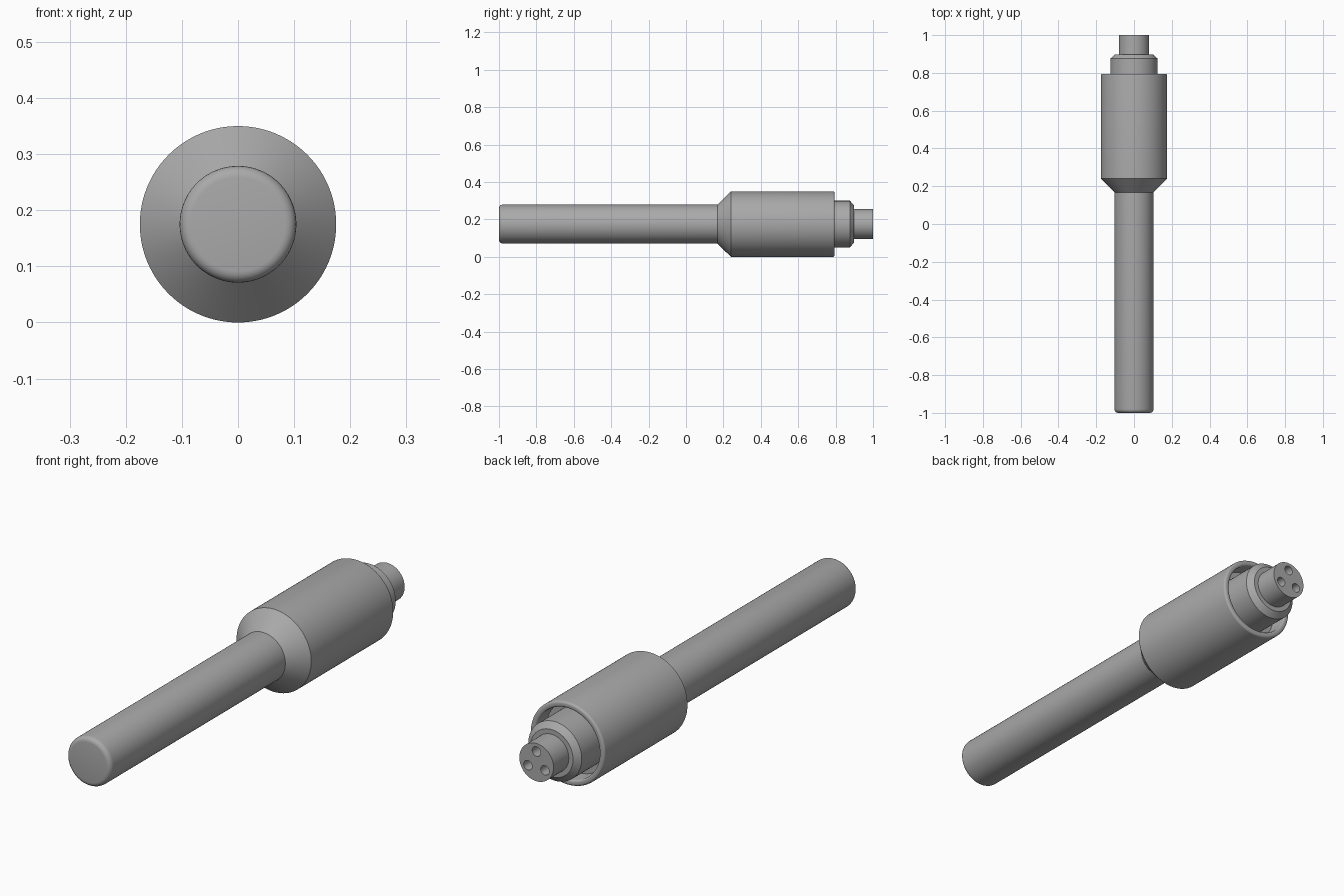
import bpy
import bmesh
import math
from mathutils import Matrix, Vector

if "Cube" in bpy.data.objects:
    bpy.data.objects.remove(bpy.data.objects["Cube"])

AXIS_Z = 0.175
SEGMENTS = 96

grey = bpy.data.materials.new("plain grey")
grey.use_nodes = True
colour = (0.4, 0.4, 0.4, 1)
grey.diffuse_color = colour
grey.node_tree.nodes["Principled BSDF"].inputs["Base Color"].default_value = colour


def corner(y, r, dy, dr, steps=5):
    """Quarter-round from (y, r + dr) to (y + dy, r), bulging outwards."""
    angles = [math.pi / 2 * i / steps for i in range(steps + 1)]
    return [(y + dy * (1 - math.cos(a)), r - dr * (1 - math.sin(a))) for a in angles]


def lathe(name, profile):
    """Revolve (y, radius) points around the long axis."""
    bm = bmesh.new()
    verts = [bm.verts.new((r, y, 0)) for y, r in profile]
    edges = [bm.edges.new(pair) for pair in zip(verts, verts[1:])]
    bmesh.ops.spin(bm, geom=verts + edges, cent=(0, 0, 0), axis=(0, 1, 0),
                   angle=math.tau, steps=SEGMENTS, use_duplicate=False)
    bmesh.ops.remove_doubles(bm, verts=bm.verts, dist=0.0001)
    bmesh.ops.recalc_face_normals(bm, faces=bm.faces)
    bmesh.ops.translate(bm, verts=bm.verts, vec=(0, 0, AXIS_Z))
    return finish(name, bm)


def finish(name, bm):
    mesh = bpy.data.meshes.new(name)
    bm.to_mesh(mesh)
    bm.free()
    mesh.materials.append(grey)
    obj = bpy.data.objects.new(name, mesh)
    bpy.context.collection.objects.link(obj)
    return obj


def smooth(obj):
    bpy.ops.object.select_all(action="DESELECT")
    obj.select_set(True)
    bpy.context.view_layer.objects.active = obj
    bpy.ops.object.shade_smooth_by_angle(angle=math.radians(30))


# Handle rod with a rounded front end
handle = lathe("handle_rod", [(-1, 0)] + corner(-1, 0.104, 0.02, 0.02)
               + [(0.19, 0.104), (0.19, 0)])

# Flared sleeve with a rounded rim and a recess at the back
rim = [(y, r) for y, r in reversed(corner(0.795, 0.175, -0.01, 0.01))]
inner_rim = [(0.795 - 0.008 * (1 - math.cos(a)), 0.15 + 0.008 * (1 - math.sin(a)))
             for a in (math.pi / 8 * i for i in range(5))]
sleeve = lathe("flared_sleeve", [(0.168, 0), (0.168, 0.104), (0.24, 0.175)]
               + rim + inner_rim + [(0.72, 0.15), (0.72, 0)])

# Stepped plug core with a narrow tip
plug = lathe("plug_core", [(0.7, 0), (0.7, 0.125), (0.876, 0.125), (0.898, 0.1),
                           (0.898, 0.08), (1, 0.08), (1, 0)])

# Three contact holes drilled into the tip
bm = bmesh.new()
for i in range(3):
    a = math.pi / 2 + math.tau * i / 3
    spot = Vector((0.046 * math.cos(a), 0.98, AXIS_Z + 0.046 * math.sin(a)))
    bmesh.ops.create_cone(bm, cap_ends=True, segments=32, radius1=0.02, radius2=0.02, depth=0.1,
                          matrix=Matrix.Translation(spot) @ Matrix.Rotation(math.pi / 2, 4, "X"))
cutter = finish("hole_cutter", bm)
cutter.hide_render = True
cutter.hide_set(True)
cutter.display_type = "WIRE"

for part in (handle, sleeve, plug):
    smooth(part)

drill = plug.modifiers.new("contact_holes", "BOOLEAN")
drill.operation = "DIFFERENCE"
drill.solver = "EXACT"
drill.object = cutter
